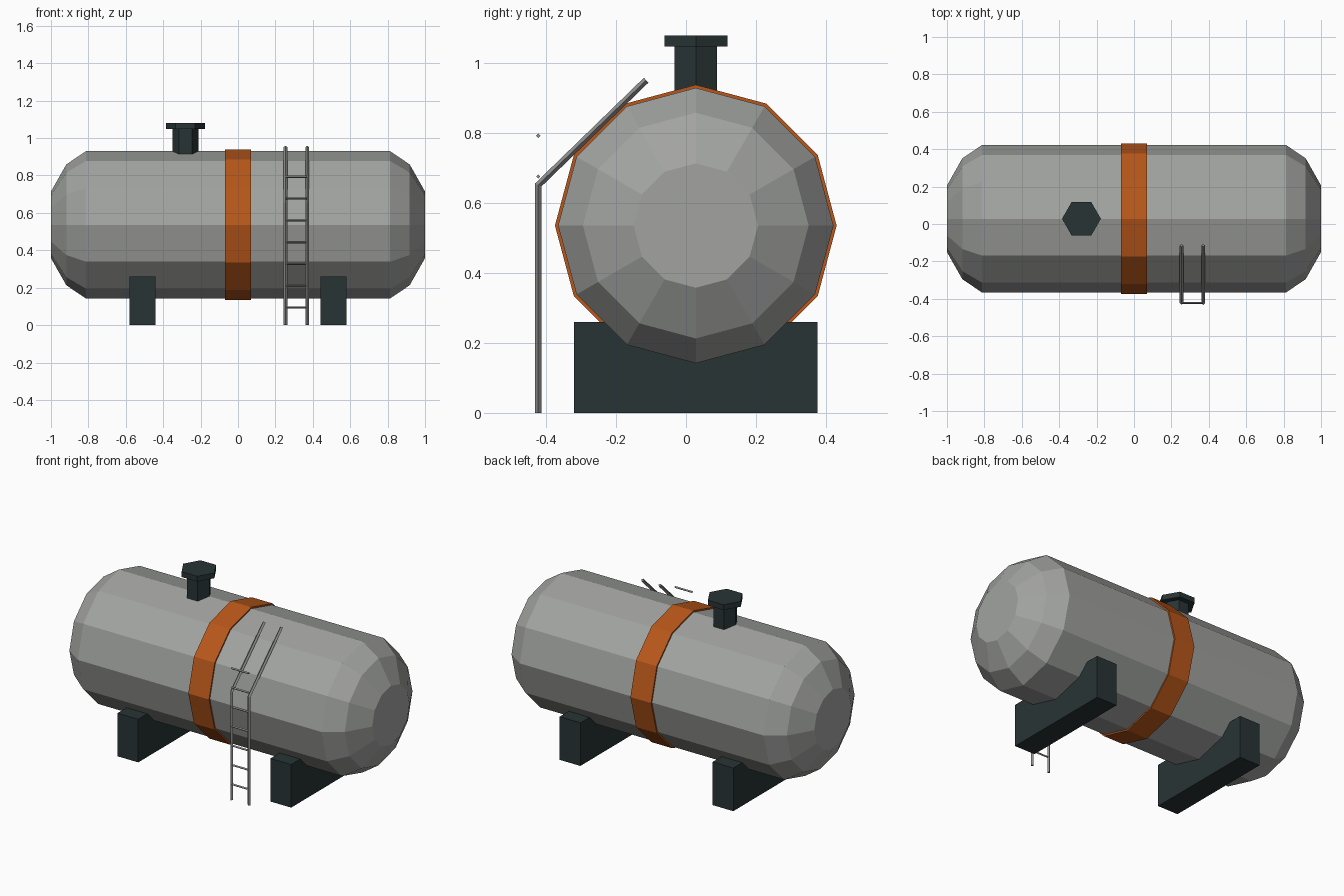
import bpy, bmesh, math
from mathutils import Matrix, Vector

if "Cube" in bpy.data.objects:
    bpy.data.objects.remove(bpy.data.objects["Cube"])

CY, CZ = 0.028, 0.536   # tank axis


def mat(name, col):
    m = bpy.data.materials.new(name)
    m.diffuse_color = (*col, 1)
    m.use_nodes = True
    m.node_tree.nodes["Principled BSDF"].inputs["Base Color"].default_value = m.diffuse_color
    return m


GREY = mat("tank_grey", (0.36, 0.37, 0.355))
ORANGE = mat("band_orange", (0.48, 0.095, 0.01))
DARK = mat("dark_green_grey", (0.021, 0.034, 0.035))
STEEL = mat("ladder_steel", (0.27, 0.27, 0.265))


def finish(name, bm, m):
    bmesh.ops.recalc_face_normals(bm, faces=bm.faces)
    me = bpy.data.meshes.new(name)
    bm.to_mesh(me)
    bm.free()
    me.materials.append(m)
    ob = bpy.data.objects.new(name, me)
    bpy.context.collection.objects.link(ob)
    return ob


def lathe(name, profile, sides, m, to_world):
    """Stack of n-sided rings (height, radius) along local z, capped at both ends."""
    bm = bmesh.new()
    rings = []
    for h, r in profile:
        rings.append([bm.verts.new(to_world @ Vector((
            r * math.cos(2 * math.pi * i / sides),
            r * math.sin(2 * math.pi * i / sides), h))) for i in range(sides)])
    for a, b in zip(rings, rings[1:]):
        for i in range(sides):
            j = (i + 1) % sides
            bm.faces.new((a[i], a[j], b[j], b[i]))
    bm.faces.new(rings[0])
    bm.faces.new(rings[-1])
    return finish(name, bm, m)


def box(name, centre, size, m):
    bm = bmesh.new()
    bmesh.ops.create_cube(bm, size=1, matrix=Matrix.Translation(centre) @ Matrix.Diagonal((*size, 1)))
    return finish(name, bm, m)


def tube(name, path, radius, m):
    """Four-sided diamond tube swept in a path lying in one plane (x constant or straight)."""
    bm = bmesh.new()
    pts = [Vector(p) for p in path]
    rings = []
    for i, p in enumerate(pts):
        d_in = (p - pts[i - 1]).normalized() if i else None
        d_out = (pts[i + 1] - p).normalized() if i < len(pts) - 1 else None
        t = ((d_in or d_out) + (d_out or d_in)).normalized()
        u = Vector((0, 1, 0)) if abs(t.x) > 0.9 else Vector((1, 0, 0))
        v = t.cross(u)
        k = 1 / t.dot(d_in or d_out)      # mitre
        rings.append([bm.verts.new(p + o * radius) for o in (u, v * k, -u, -v * k)])
    for a, b in zip(rings, rings[1:]):
        for i in range(4):
            j = (i + 1) % 4
            bm.faces.new((a[i], a[j], b[j], b[i]))
    bm.faces.new(rings[0])
    bm.faces.new(rings[-1])
    return finish(name, bm, m)


# tank body with stepped domed ends, and the band round its middle
along_x = Matrix.Translation((0, CY, CZ)) @ Matrix.Rotation(math.pi / 2, 4, 'Y')
dome = [(0.813, 0.394), (0.918, 0.323), (1.0, 0.178)]
lathe("tank_body", [(-h, r) for h, r in reversed(dome)] + dome, 12, GREY, along_x)
lathe("middle_band", [(-0.069, 0.403), (0.069, 0.403)], 12, ORANGE, along_x)

# support saddles
for side, x in (("left", -0.51), ("right", 0.51)):
    box(side + "_saddle", (x, CY, 0.13), (0.138, 0.697, 0.26), DARK)

# hexagonal hatch on top
hatch = Matrix.Translation((-0.281, CY, 0))
lathe("hatch_neck", [(0.87, 0.07), (1.05, 0.07)], 6, DARK, hatch)
lathe("hatch_cap", [(1.048, 0.104), (1.08, 0.104)], 6, DARK, hatch)

# ladder: bent rails and straight rungs
LX, LY = 0.312, -0.423
for side, s in (("left", -1), ("right", 1)):
    x = LX + s * 0.058
    tube(side + "_ladder_rail", [(x, LY, 0), (x, LY, 0.652), (x, -0.114, 0.952)], 0.0095, STEEL)
for i in range(7):
    z = 0.094 + i * 0.1165
    tube(f"ladder_rung_{i + 1}", [(LX - 0.058, LY, z), (LX + 0.058, LY, z)], 0.006, STEEL)
